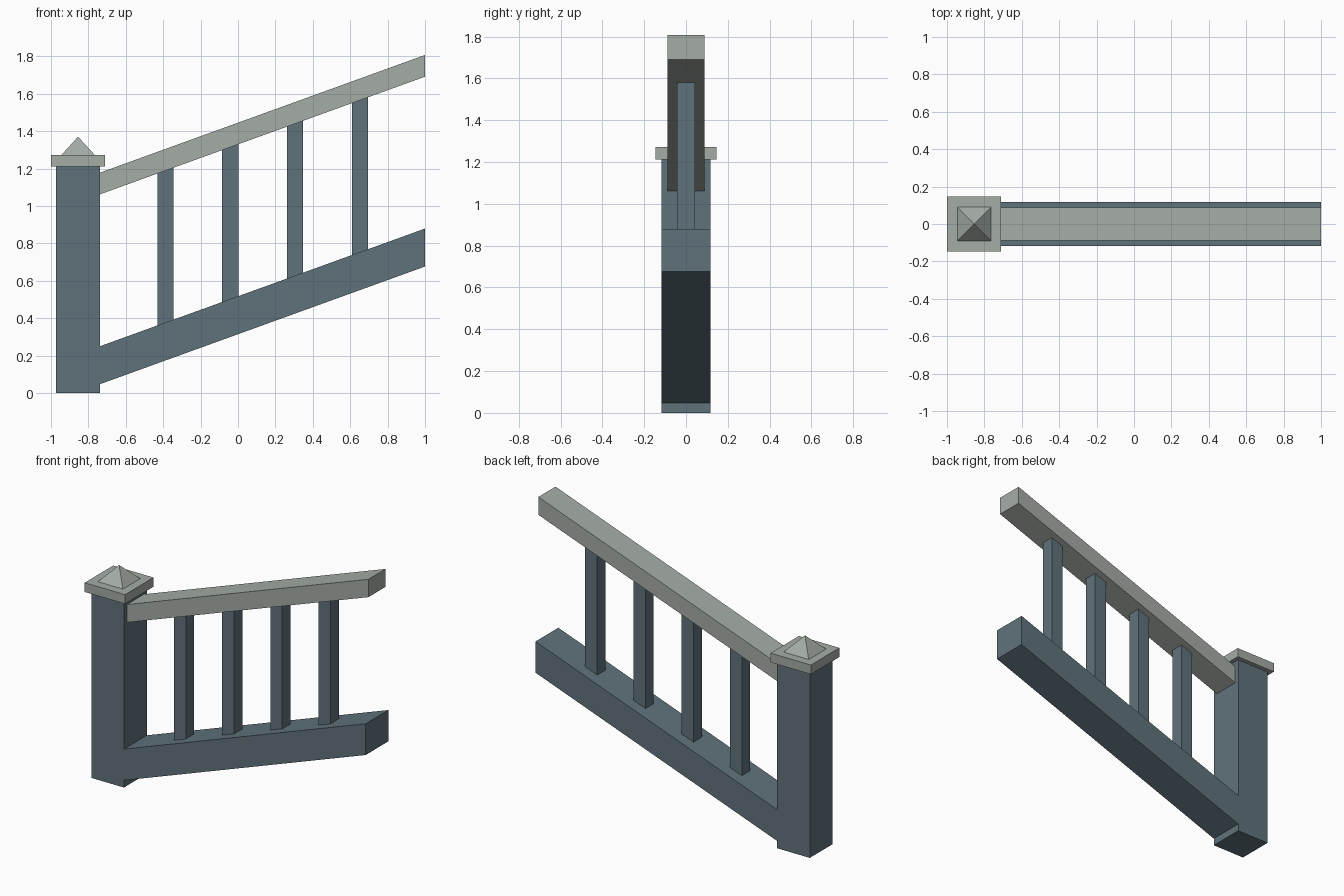
import bpy
import bmesh

cube = bpy.data.objects.get("Cube")
if cube:
    bpy.data.objects.remove(cube, do_unlink=True)


def material(name, color):
    mat = bpy.data.materials.new(name)
    mat.use_nodes = True
    mat.diffuse_color = color
    mat.node_tree.nodes["Principled BSDF"].inputs["Base Color"].default_value = color
    return mat


blue = material("slate blue paint", (0.115, 0.171, 0.198, 1))
grey = material("pale grey paint", (0.376, 0.413, 0.376, 1))


def finish(name, bm, mat):
    bmesh.ops.recalc_face_normals(bm, faces=bm.faces[:])
    mesh = bpy.data.meshes.new(name)
    bm.to_mesh(mesh)
    bm.free()
    mesh.materials.append(mat)
    obj = bpy.data.objects.new(name, mesh)
    bpy.context.collection.objects.link(obj)


def bar(name, x0, x1, bottom, top, half_y, mat, slope=0.0):
    """Box whose ends stay upright while it climbs along x."""
    bm = bmesh.new()
    bmesh.ops.create_cube(bm, size=1)
    for v in bm.verts:
        z = top if v.co.z > 0 else bottom
        x = x1 if v.co.x > 0 else x0
        v.co = (x, half_y if v.co.y > 0 else -half_y, z + slope * (x - x0))
    finish(name, bm, mat)


# Newel post and its cap
post_x, rail_x, slope = -0.855, -0.738, 0.362
bar("newel_post", post_x - 0.117, rail_x, 0, 1.212, 0.117, blue)
bar("cap_plate", -1, -0.71, 1.212, 1.272, 0.146, grey)

# Four-sided point on the cap
bm = bmesh.new()
half = 0.09
base = [bm.verts.new((post_x + half * i, half * j, 1.272))
        for i, j in ((-1, -1), (1, -1), (1, 1), (-1, 1))]
tip = bm.verts.new((post_x, 0, 1.37))
bm.faces.new(base)
for i in range(4):
    bm.faces.new((base[i], base[(i + 1) % 4], tip))
finish("cap_point", bm, grey)

# Sloping rails
bar("bottom_rail", rail_x, 1, 0.047, 0.25, 0.117, blue, slope)
bar("handrail", rail_x, 1, 1.062, 1.178, 0.088, grey, slope)

# Balusters, cut to the slope of the rails
for i in range(4):
    x = -0.431 + 0.3465 * i
    rise = slope * (x - rail_x)
    bar(f"baluster_{i + 1}", x, x + 0.086, 0.25 + rise, 1.062 + rise, 0.043, blue, slope)
